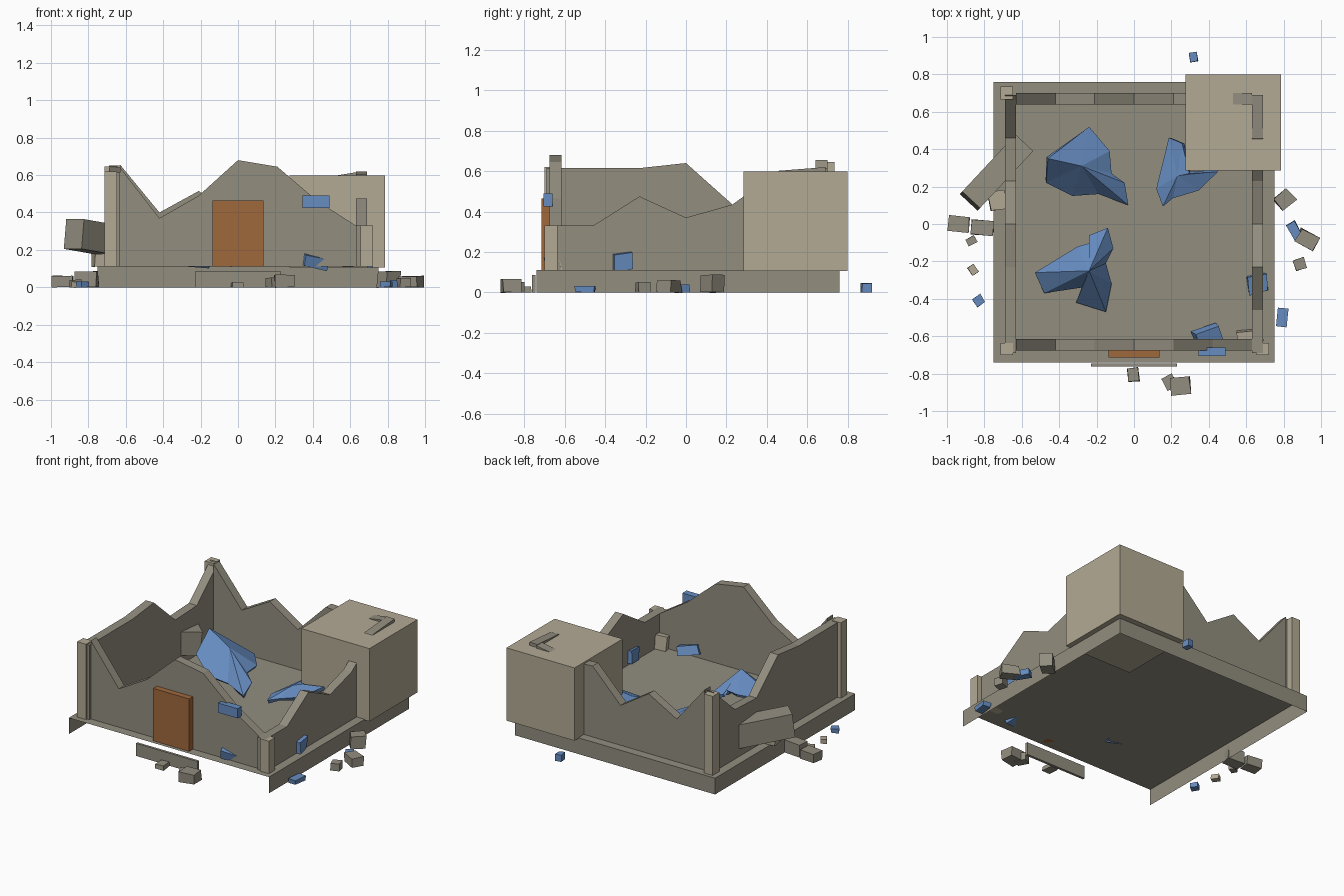
import bpy, bmesh, random
from mathutils import Matrix, Euler, Vector

random.seed(4)
cube = bpy.data.objects.get("Cube")
if cube:
    bpy.data.objects.remove(cube, do_unlink=True)


def material(name, hex_code):
    srgb = [int(hex_code[i:i + 2], 16) / 255 for i in (0, 2, 4)]
    color = [(c / 12.92 if c < 0.04 else ((c + 0.055) / 1.055) ** 2.4) for c in srgb] + [1]
    mat = bpy.data.materials.new(name)
    mat.use_nodes = True
    mat.diffuse_color = color
    mat.node_tree.nodes["Principled BSDF"].inputs["Base Color"].default_value = color
    return mat


STONE = material("grey_stone", "928d7f")
PALE = material("pale_stone", "b3aa95")
BLUE = material("blue_slate", "668cc0")
WOOD = material("brown_wood", "a0683c")


def finish(name, bm, mat):
    bmesh.ops.recalc_face_normals(bm, faces=bm.faces)
    mesh = bpy.data.meshes.new(name)
    bm.to_mesh(mesh)
    bm.free()
    mesh.materials.append(mat)
    obj = bpy.data.objects.new(name, mesh)
    bpy.context.scene.collection.objects.link(obj)
    return obj


def block(name, mat, center, size, turn=(0, 0, 0), jitter=0.0):
    """Box with optional rotation and chipped corners."""
    bm = bmesh.new()
    bmesh.ops.create_cube(bm, size=1)
    for v in bm.verts:
        v.co *= 1 + random.uniform(-jitter, jitter)
        v.co.x *= 1 + random.uniform(-jitter, jitter)
    bmesh.ops.transform(bm, verts=bm.verts, matrix=Matrix.LocRotScale(
        Vector(center), Euler(turn), Vector(size)))
    return finish(name, bm, mat)


def span(name, mat, x, y, z):
    """Box given by its limits on each axis."""
    lims = (x, y, z)
    return block(name, mat, [(a + b) / 2 for a, b in lims], [b - a for a, b in lims])


def wall(name, along_x, near, far, step, heights):
    """Broken wall: evenly spaced heights along one axis, extruded through its thickness."""
    half = step * (len(heights) - 1) / 2
    outline = [(-half, FLOOR)] + [(i * step - half, h) for i, h in enumerate(heights)] + [(half, FLOOR)]
    bm = bmesh.new()
    place = (lambda s, t, h: (s, t, h)) if along_x else (lambda s, t, h: (t, s, h))
    rings = [[bm.verts.new(place(s, t, h)) for s, h in outline] for t in (near, far)]
    for ring in rings:
        bm.faces.new(ring)
    n = len(outline)
    for i in range(n):
        j = (i + 1) % n
        bm.faces.new((rings[0][i], rings[0][j], rings[1][j], rings[1][i]))
    return finish(name, bm, STONE)


def shard(name, rim, hub):
    """Folded roof fragment: a fan about a raised hub, thickened."""
    bm = bmesh.new()
    c = bm.verts.new(hub)
    ring = [bm.verts.new(p) for p in rim]
    for i, v in enumerate(ring):
        bm.faces.new((c, v, ring[(i + 1) % len(ring)]))
    obj = finish(name, bm, BLUE)
    mod = obj.modifiers.new("thickness", "SOLIDIFY")
    mod.thickness = 0.025
    return obj


FLOOR = 0.11

# Foundation shell, open at the front and underneath
base = span("foundation", STONE, (-0.75, 0.75), (-0.74, 0.76), (0, FLOOR))
bm = bmesh.new()
bm.from_mesh(base.data)
gone = [f for f in bm.faces if f.normal.y < -0.9 or f.normal.z < -0.9]
bmesh.ops.delete(bm, geom=gone, context='FACES')
bm.to_mesh(base.data)
bm.free()
span("front_step", STONE, (-0.23, 0.23), (-0.762, -0.745), (0, 0.085))

# Ruined walls
wall("front_wall", True, -0.675, -0.615, 0.21, [0.64, 0.37, 0.49, 0.68, 0.645, 0.465, 0.33])
wall("back_wall", True, 0.64, 0.70, 0.21, [0.655, 0.40, 0.515, 0.38, 0.59, 0.58, 0.615])
wall("right_wall", False, -0.69, -0.63, 0.23, [0.615, 0.615, 0.615, 0.64, 0.435, 0.445, 0.65])
wall("left_wall", False, 0.63, 0.69, 0.23, [0.33, 0.33, 0.475, 0.37, 0.435, 0.602, 0.62])

# Corner posts and the surviving tower
span("front_right_post", PALE, (-0.715, -0.648), (-0.70, -0.635), (FLOOR, 0.62))
span("front_left_post", PALE, (0.655, 0.722), (-0.70, -0.635), (FLOOR, 0.33))
span("back_right_post", PALE, (-0.715, -0.648), (0.665, 0.735), (FLOOR, 0.645))
span("corner_tower", PALE, (0.275, 0.785), (0.285, 0.80), (0.105, 0.598))

# Door and lintel plate
span("door", WOOD, (-0.135, 0.135), (-0.715, -0.66), (FLOOR, 0.465))
span("window_panel", BLUE, (0.345, 0.49), (-0.705, -0.66), (0.425, 0.49))

# Fallen beam through the right wall
block("fallen_beam", STONE, (-0.735, 0.275, 0.26), (0.42, 0.13, 0.16), (0, 0.12, 0.82))

# Large roof fragments inside
shard("back_roof_fragment", [
    (-0.24, 0.52, 0.2), (-0.13, 0.39, 0.2), (-0.12, 0.27, 0.2), (-0.05, 0.22, 0.17),
    (-0.03, 0.1, 0.13), (-0.19, 0.16, 0.15), (-0.33, 0.15, 0.17), (-0.47, 0.22, 0.25),
    (-0.46, 0.35, 0.38)], (-0.28, 0.31, 0.31))
shard("front_roof_fragment", [
    (-0.53, -0.26, 0.17), (-0.3, -0.12, 0.22), (-0.23, -0.1, 0.24), (-0.24, -0.06, 0.23),
    (-0.14, -0.02, 0.2), (-0.11, -0.13, 0.18), (-0.15, -0.21, 0.16), (-0.12, -0.32, 0.14),
    (-0.15, -0.47, 0.12), (-0.31, -0.42, 0.13), (-0.28, -0.34, 0.2), (-0.48, -0.37, 0.13)],
    (-0.24, -0.25, 0.33))
shard("side_roof_fragment", [
    (0.2, 0.46, 0.15), (0.27, 0.43, 0.2), (0.3, 0.28, 0.21), (0.45, 0.29, 0.23),
    (0.35, 0.19, 0.17), (0.2, 0.15, 0.14), (0.16, 0.1, 0.13), (0.13, 0.19, 0.13)],
    (0.24, 0.26, 0.19))

# Small pieces wedged in the walls
block("front_wall_shard", BLUE, (0.4, -0.62, 0.15), (0.13, 0.13, 0.06), (0.3, 0.2, 0.35), 0.1)
block("left_wall_shard", BLUE, (0.66, -0.32, 0.157), (0.1, 0.09, 0.08), (0.1, 0.1, 0.2), 0.1)
block("corner_chunk", PALE, (0.62, -0.6, 0.155), (0.13, 0.06, 0.09), (0.1, 0, 0.1), 0.08)
block("right_chunk", PALE, (-0.73, 0.125, 0.145), (0.09, 0.1, 0.07), (0, 0, 0.15), 0.06)

# Scattered rubble: material, x, y, width, depth, height, turn
rubble = [
    (STONE, -0.938, 0, 0.11, 0.08, 0.06, -0.1),
    (STONE, -0.81, -0.02, 0.12, 0.08, 0.085, -0.1),
    (STONE, -0.87, -0.09, 0.05, 0.04, 0.04, 0.5),
    (PALE, -0.86, -0.245, 0.04, 0.05, 0.03, 0.6),
    (BLUE, -0.83, -0.41, 0.05, 0.05, 0.03, 0.6),
    (BLUE, 0.318, 0.893, 0.04, 0.05, 0.045, 0.15),
    (STONE, 0.805, 0.13, 0.09, 0.08, 0.085, 0.7),
    (BLUE, 0.86, -0.04, 0.05, 0.1, 0.04, 0.5),
    (STONE, 0.925, -0.085, 0.11, 0.08, 0.06, -0.5),
    (STONE, 0.885, -0.215, 0.06, 0.06, 0.05, 0.3),
    (BLUE, 0.793, -0.5, 0.055, 0.095, 0.03, -0.1),
    (STONE, -0.005, -0.805, 0.06, 0.075, 0.03, 0.1),
    (STONE, 0.25, -0.865, 0.1, 0.09, 0.065, 0.1),
    (STONE, 0.19, -0.845, 0.06, 0.07, 0.05, 0.5),
]
for i, (mat, x, y, w, d, h, turn) in enumerate(rubble):
    block(f"rubble_{i + 1}", mat, (x, y, h / 2), (w, d, h), (0, 0, turn), 0.08)
